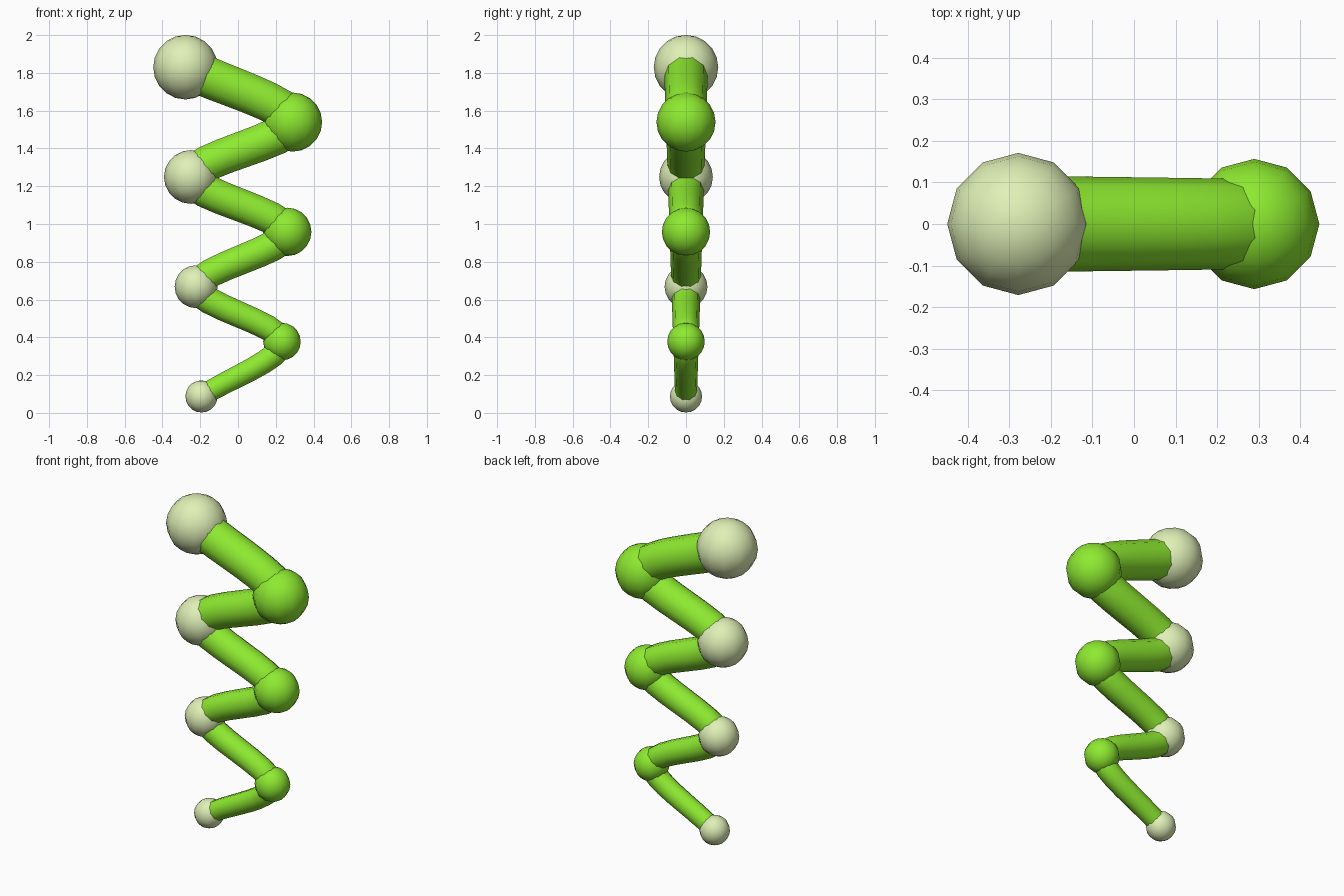
import bpy, bmesh, math
from mathutils import Vector

if "Cube" in bpy.data.objects:
    bpy.data.objects.remove(bpy.data.objects["Cube"])

def material(name, rgb):
    m = bpy.data.materials.new(name)
    m.diffuse_color = (*rgb, 1)
    m.use_nodes = True
    m.node_tree.nodes["Principled BSDF"].inputs["Base Color"].default_value = m.diffuse_color
    return m

GREEN = material("bright_green", (0.27, 0.82, 0.03))
PALE = material("pale_green", (0.74, 0.87, 0.47))

# Zigzag joints: positions and radii grow steadily upwards
N = 7
joints, radii = [], []
for i in range(N):
    side = -1 if i % 2 == 0 else 1
    joints.append(Vector((0.0125 + side * (0.206 + 0.0141 * i), 0, 0.087 + 0.2905 * i)))
    radii.append(0.085 + 0.0143 * i)

# Balls, alternating pale and green
for i, (p, r) in enumerate(zip(joints, radii)):
    bpy.ops.mesh.primitive_uv_sphere_add(segments=12, ring_count=10, radius=r, location=p)
    ball = bpy.context.object
    ball.name = f"joint_ball_{i + 1}"
    ball.data.materials.append(PALE if i % 2 == 0 else GREEN)
    bpy.ops.object.shade_smooth()

# Smooth path through the joints
ext = [2 * joints[0] - joints[1]] + joints + [2 * joints[-1] - joints[-2]]

def path(t):
    i = min(int(t), N - 2)
    u = t - i
    a, b, c, d = ext[i:i + 4]
    pos = 0.5 * (2 * b + (c - a) * u + (2 * a - 5 * b + 4 * c - d) * u ** 2
                 + (3 * b - a - 3 * c + d) * u ** 3)
    tan = (c - a) + 2 * (2 * a - 5 * b + 4 * c - d) * u + 3 * (3 * b - a - 3 * c + d) * u ** 2
    return pos, tan.normalized(), 0.68 * (radii[i] + (radii[i + 1] - radii[i]) * u)

# Tapered tube swept along the path
SIDES, STEPS = 10, 8
bm = bmesh.new()
rings = []
for k in range((N - 1) * STEPS + 1):
    p, tan, r = path(k / STEPS)
    across = Vector((0, 1, 0))
    normal = across.cross(tan)
    rings.append([bm.verts.new(p + r * (math.cos(a) * across + math.sin(a) * normal))
                  for a in (2 * math.pi * j / SIDES for j in range(SIDES))])
for lo, hi in zip(rings, rings[1:]):
    for j in range(SIDES):
        n = (j + 1) % SIDES
        bm.faces.new((lo[j], lo[n], hi[n], hi[j])).smooth = True
bm.faces.new(rings[0])
bm.faces.new(rings[-1])
bmesh.ops.recalc_face_normals(bm, faces=bm.faces[:])
mesh = bpy.data.meshes.new("zigzag_tube")
bm.to_mesh(mesh)
bm.free()
mesh.materials.append(GREEN)
tube = bpy.data.objects.new("zigzag_tube", mesh)
bpy.context.collection.objects.link(tube)
